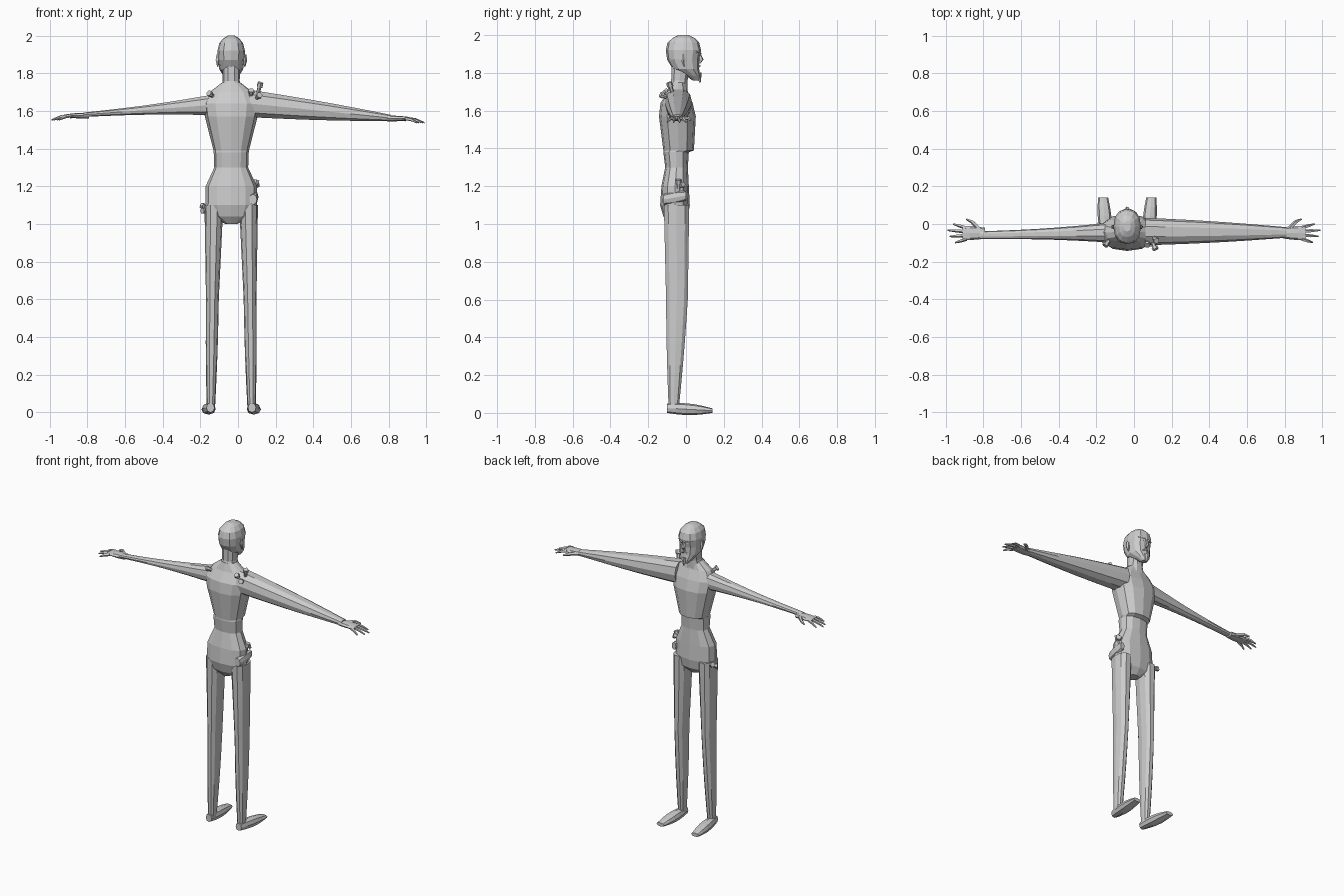
import bpy, bmesh, math
from mathutils import Vector

MIDLINE = -.036  # the trunk stands slightly to the right of the arm span's centre

cube = bpy.data.objects.get("Cube")
if cube:
    bpy.data.objects.remove(cube, do_unlink=True)

clay = bpy.data.materials.new("light grey clay")
clay.use_nodes = True
clay.diffuse_color = (.6, .6, .6, 1)
clay.node_tree.nodes["Principled BSDF"].inputs["Base Color"].default_value = clay.diffuse_color


def skin(name, outlines):
    """Join outlines of points with quads, cap both ends and make an object."""
    bm = bmesh.new()
    rings = [[bm.verts.new(point) for point in outline] for outline in outlines]
    sides = len(rings[0])
    for low, high in zip(rings, rings[1:]):
        for i in range(sides):
            j = (i + 1) % sides
            bm.faces.new((low[i], low[j], high[j], high[i]))
    bm.faces.new(rings[0])
    bm.faces.new(rings[-1])
    bmesh.ops.recalc_face_normals(bm, faces=bm.faces)
    mesh = bpy.data.meshes.new(name)
    bm.to_mesh(mesh)
    bm.free()
    mesh.materials.append(clay)
    part = bpy.data.objects.new(name, mesh)
    bpy.context.collection.objects.link(part)


def outline(centre, across, along, sides, power=.85):
    """A rounded, slightly boxy section spanned by two half-axis vectors."""
    def soft(value):
        return math.copysign(abs(value) ** power, value)
    angles = [math.tau * i / sides for i in range(sides)]
    return [centre + across * soft(math.cos(a)) + along * soft(math.sin(a)) for a in angles]


def trunk(name, rows, sides=12):
    """Stack sections given as height, half width, back-of-body y and face-side y."""
    sections = []
    for height, half, back, front in rows:
        centre = Vector((MIDLINE, (back + front) / 2, height))
        sections.append(outline(centre, Vector((half, 0, 0)),
                                Vector((0, (front - back) / 2, 0)), sides))
    skin(name, sections)


def limb(name, axis, start, end, start_size, end_size, bulge=0, steps=5, sides=10):
    """A tapering section swept along one world axis, swelling by bulge midway."""
    start, end = Vector(start), Vector(end)
    start_size, end_size = Vector(start_size), Vector(end_size)
    first, second = [Vector([float(k == other) for k in range(3)])
                     for other in range(3) if other != axis]
    sections = []
    for step in range(steps + 1):
        t = step / steps
        size = start_size.lerp(end_size, t) + Vector((bulge, bulge)) * math.sin(math.pi * t)
        sections.append(outline(start.lerp(end, t), first * size.x, second * size.y, sides))
    skin(name, sections)


def tube(name, points, radii, sides=5):
    """A faceted tube through a few points."""
    points = [Vector(point) for point in points]
    turn = (points[-1] - points[0]).to_track_quat("Z", "Y")
    across, along = turn @ Vector((1, 0, 0)), turn @ Vector((0, 1, 0))
    skin(name, [outline(point, across * radius, along * radius, sides, 1)
                for point, radius in zip(points, radii)])


def peg(name, start, offset):
    """A small fitting: a short stem with a wider head."""
    start, offset = Vector(start), Vector(offset)
    neck = start + offset * .6
    tube(name, [start, neck, neck + offset * .02, start + offset], [.011, .011, .017, .016], 6)


# Torso, with the ribcage edge overhanging the belly
trunk("torso", [
    (1, .03, -.09, -.02), (1.04, .11, -.12, .01), (1.1, .138, -.137, .02),
    (1.2, .136, -.13, .015), (1.3, .09, -.11, .01), (1.38, .093, -.12, .015),
    (1.39, .094, -.12, .042), (1.57, .14, -.143, .052), (1.64, .15, -.135, .035),
    (1.7, .115, -.1, .01), (1.75, .05, -.085, 0)])

# Neck and head
trunk("neck", [(1.7, .06, -.1, .01), (1.76, .045, -.08, .01), (1.85, .048, -.08, .03)], 10)
trunk("head", [
    (1.76, .018, .035, .07), (1.785, .04, 0, .075), (1.82, .063, -.07, .07),
    (1.87, .07, -.1, .07), (1.92, .073, -.107, .08), (1.96, .063, -.098, .07),
    (1.985, .043, -.07, .045), (2, .018, -.04, .015)])

# Face details
tube("nose", [(MIDLINE, .067, 1.91), (MIDLINE, .08, 1.87), (MIDLINE, .07, 1.85)],
     [.006, .013, .008])
tube("goatee", [(MIDLINE, .066, 1.8), (MIDLINE, .075, 1.75)], [.017, .005])
for side, label in ((1, "left"), (-1, "right")):
    tube(label + "_moustache", [(MIDLINE, .07, 1.838), (MIDLINE + side * .025, .06, 1.825)],
         [.008, .004])
    tube(label + "_brow", [(MIDLINE + side * .01, .074, 1.9), (MIDLINE + side * .05, .054, 1.91)],
         [.009, .006])
    ear = MIDLINE + side * .072
    tube(label + "_ear", [(ear, -.01, 1.835), (ear, -.015, 1.87), (ear, -.015, 1.9)],
         [.003, .013, .008])

    # Legs and feet, mirrored about the midline
    hip = (MIDLINE + side * .092, -.05, 1.1)
    knee = (MIDLINE + side * .1, -.048, .6)
    ankle = (MIDLINE + side * .108, -.065, .02)
    knee_size = (.034, .06)
    limb(label + "_thigh", 2, hip, knee, (.05, .07), knee_size)
    limb(label + "_shin", 2, knee, ankle, knee_size, (.022, .028), .003)
    heel = (MIDLINE + side * .11, -.1, .025)
    toe = (MIDLINE + side * .128, .14, .012)
    limb(label + "_foot", 1, heel, toe, (.021, .025), (.027, .012), .012, 5, 8)

# Arms: the left one is bulkier than the right
limb("left_arm", 0, (.06, -.04, 1.64), (.81, -.045, 1.563), (.073, .076), (.028, .018), .005, 7)
limb("right_arm", 0, (-.1, -.045, 1.635), (-.82, -.06, 1.58), (.055, .06), (.021, .012), -.008, 7)

# Hands: flat palm, four fanned fingers and a forward thumb
FINGERS = {"index": .96, "middle": .99, "ring": .98, "little": .95}
for side, label, level in ((1, "left", 1.56), (-1, "right", 1.575)):
    limb(label + "_palm", 0, (side * .79, -.048, level), (side * .91, -.048, level),
         (.028, .015), (.038, .008), .003, 3, 8)
    for rank, (finger, reach) in enumerate(FINGERS.items()):
        base = Vector((side * .89, -.02 - .02 * rank, level))
        tip = Vector((side * reach, -.033 * rank, level - .022))
        knuckle = base.lerp(tip, .5) + Vector((0, 0, .005))
        tube(label + "_" + finger + "_finger", [base, knuckle, tip], [.01, .009, .004])
    tube(label + "_thumb", [(side * .82, -.03, level), (side * .86, .012, level),
                            (side * .89, .026, level - .01)], [.014, .01, .005])

# Small fittings on the shoulders and hips
peg("left_shoulder_peg", (.105, -.07, 1.69), (.015, -.02, .06))
peg("left_collar_peg", (.07, -.09, 1.68), (0, -.025, .03))
peg("left_back_peg", (.1, -.1, 1.67), (.015, -.035, .015))
peg("right_shoulder_peg", (-.135, -.09, 1.68), (-.02, -.025, .015))
peg("left_hip_peg", (.085, -.04, 1.18), (.015, 0, .055))
peg("left_belt_peg", (.075, -.04, 1.2), (.03, .025, .01))
peg("right_hip_peg", (-.165, -.02, 1.085), (-.03, .015, .015))
peg("right_belt_peg", (-.165, -.04, 1.07), (-.025, -.02, 0))

# Pouch strip on the left hip
limb("hip_pouch", 1, (.08, -.12, 1.13), (.09, 0, 1.15), (.02, .028), (.015, .025), .006, 3, 8)
